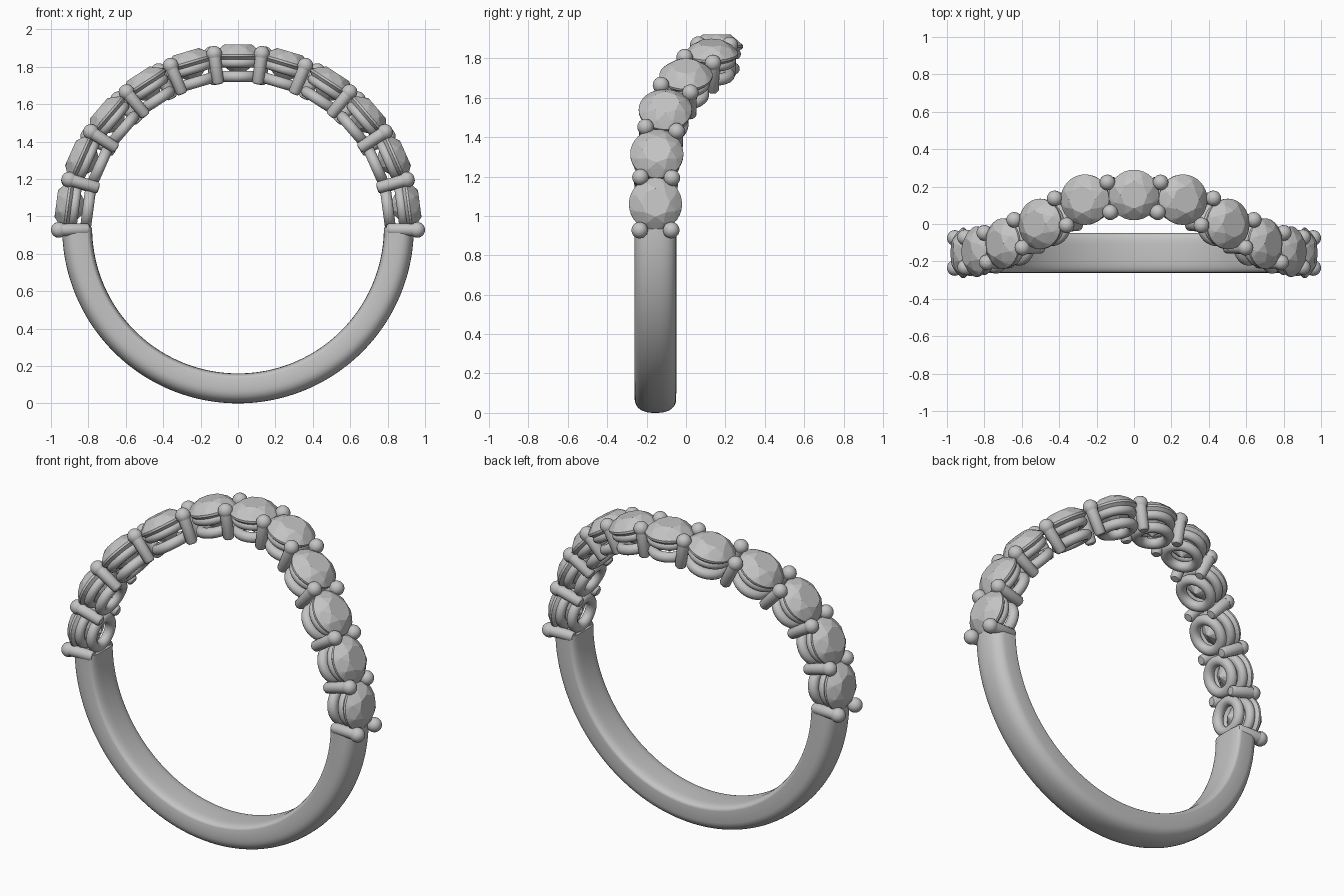
import bpy
import bmesh
from math import sin, cos, pi, radians
from mathutils import Matrix, Vector

cube = bpy.data.objects.get("Cube")
if cube:
    bpy.data.objects.remove(cube)

CENTRE_Z = 0.94
BAND_Y = -0.155
STEP = radians(16.5)
STONE_Y = [0.155, 0.13, 0.0, -0.105, -0.148, -0.155]  # sweep of the crown

silver = bpy.data.materials.new("polished_silver")
silver.use_nodes = True
colour = (0.55, 0.55, 0.55, 1)
silver.diffuse_color = colour
silver.node_tree.nodes["Principled BSDF"].inputs["Base Color"].default_value = colour


def finish(bm, name, smooth=True):
    bmesh.ops.recalc_face_normals(bm, faces=bm.faces)
    mesh = bpy.data.meshes.new(name)
    bm.to_mesh(mesh)
    bm.free()
    mesh.materials.append(silver)
    if smooth:
        mesh.shade_smooth()
        mesh.set_sharp_from_angle(angle=radians(40))
    return mesh


def place(name, mesh, matrix=None):
    obj = bpy.data.objects.new(name, mesh)
    bpy.context.collection.objects.link(obj)
    if matrix:
        obj.matrix_world = matrix
    return obj


def lathe(name, profile, steps, closed=False):
    """Revolve (radius, height) points around z."""
    bm = bmesh.new()
    verts = [bm.verts.new((r, 0, z)) for r, z in profile]
    pairs = list(zip(verts, verts[1:]))
    if closed:
        pairs.append((verts[-1], verts[0]))
    edges = [bm.edges.new(p) for p in pairs]
    bmesh.ops.spin(bm, geom=verts + edges, axis=(0, 0, 1), cent=(0, 0, 0),
                   angle=2 * pi, steps=steps)
    bmesh.ops.remove_doubles(bm, verts=bm.verts, dist=0.0005)
    return finish(bm, name)


def circle(count, radius, z, turn=0.0):
    return [Vector((radius * cos(2 * pi * (i + turn) / count),
                    radius * sin(2 * pi * (i + turn) / count), z)) for i in range(count)]


# Faceted stone: hull of table, crown, girdle, pavilion and culet
def make_stone():
    bm = bmesh.new()
    points = (circle(8, 0.072, 0.98) + circle(8, 0.108, 0.957, 0.5)
              + circle(32, 0.135, 0.926) + circle(32, 0.135, 0.914)
              + circle(8, 0.07, 0.855, 0.5) + [Vector((0, 0, 0.80))])
    for p in points:
        bm.verts.new(p)
    bmesh.ops.convex_hull(bm, input=bm.verts)
    bmesh.ops.dissolve_limit(bm, angle_limit=radians(1), verts=bm.verts, edges=bm.edges)
    return finish(bm, "stone", smooth=False)


# Round-wire setting ring
def make_collar(name, major, minor, height):
    profile = [(major + minor * cos(2 * pi * i / 14), height + minor * sin(2 * pi * i / 14))
               for i in range(14)]
    return lathe(name, profile, 40, closed=True)


# Prong with a ball tip
tip = [(0.042 * cos(t * pi / 12), 0.938 + 0.042 * sin(t * pi / 12)) for t in range(-2, 6)]
prong = lathe("prong", [(0, 0.772), (0.022, 0.774), (0.031, 0.785), (0.033, 0.92)]
              + tip + [(0, 0.98)], 20)

stone = make_stone()
upper = make_collar("upper_collar", 0.097, 0.027, 0.882)
lower = make_collar("lower_collar", 0.088, 0.03, 0.808)


def mount(angle, y):
    return Matrix.Translation((0, y, CENTRE_Z)) @ Matrix.Rotation(angle, 4, 'Y')


# Stones and their collars along the crown
for i in range(-5, 6):
    m = mount(i * STEP, STONE_Y[abs(i)])
    for name, mesh in (("stone", stone), ("upper_collar", upper), ("lower_collar", lower)):
        place(f"{name}_{i + 6}", mesh, m)

# Prong pairs between neighbouring stones, square to the sweep
for side, label in ((1, "left"), (-1, "right")):
    for k in range(6):
        y0 = STONE_Y[k]
        y1 = STONE_Y[min(k + 1, 5)]
        run = Vector((0.93 * STEP, y1 - y0)).normalized()
        for end, where in ((1, "back"), (-1, "front")):
            angle = (k + 0.5) * STEP - end * run.y * 0.08 / 0.93
            y = (y0 + y1) / 2 + end * run.x * 0.08
            lift = Matrix.Translation((0, 0, 0.02 if k == 5 else 0))
            place(f"prong_{label}_{where}_{k + 1}", prong, mount(side * angle, y) @ lift)

# Plain band: domed outside, gently curved inside, swept round the lower half
section = []
for i in range(40):
    c, s = cos(2 * pi * i / 40), sin(2 * pi * i / 40)
    power = 0.8 if s > 0 else 0.5
    w = 0.106 * abs(c) ** power * (1 if c > 0 else -1)
    r = 0.86 + 0.08 * abs(s) ** 0.8 if s > 0 else 0.81 - 0.03 * abs(s) ** 0.9
    section.append((w, r))
bm = bmesh.new()
rings = []
SWEEP = 96
for j in range(SWEEP + 1):
    a = radians(90) + pi * j / SWEEP
    rings.append([bm.verts.new((r * sin(a), BAND_Y + w, CENTRE_Z + r * cos(a)))
                  for w, r in section])
for a, b in zip(rings, rings[1:]):
    for i in range(40):
        n = (i + 1) % 40
        bm.faces.new((a[i], a[n], b[n], b[i]))
bm.faces.new(rings[0])
bm.faces.new(rings[-1])
place("band", finish(bm, "band"))
